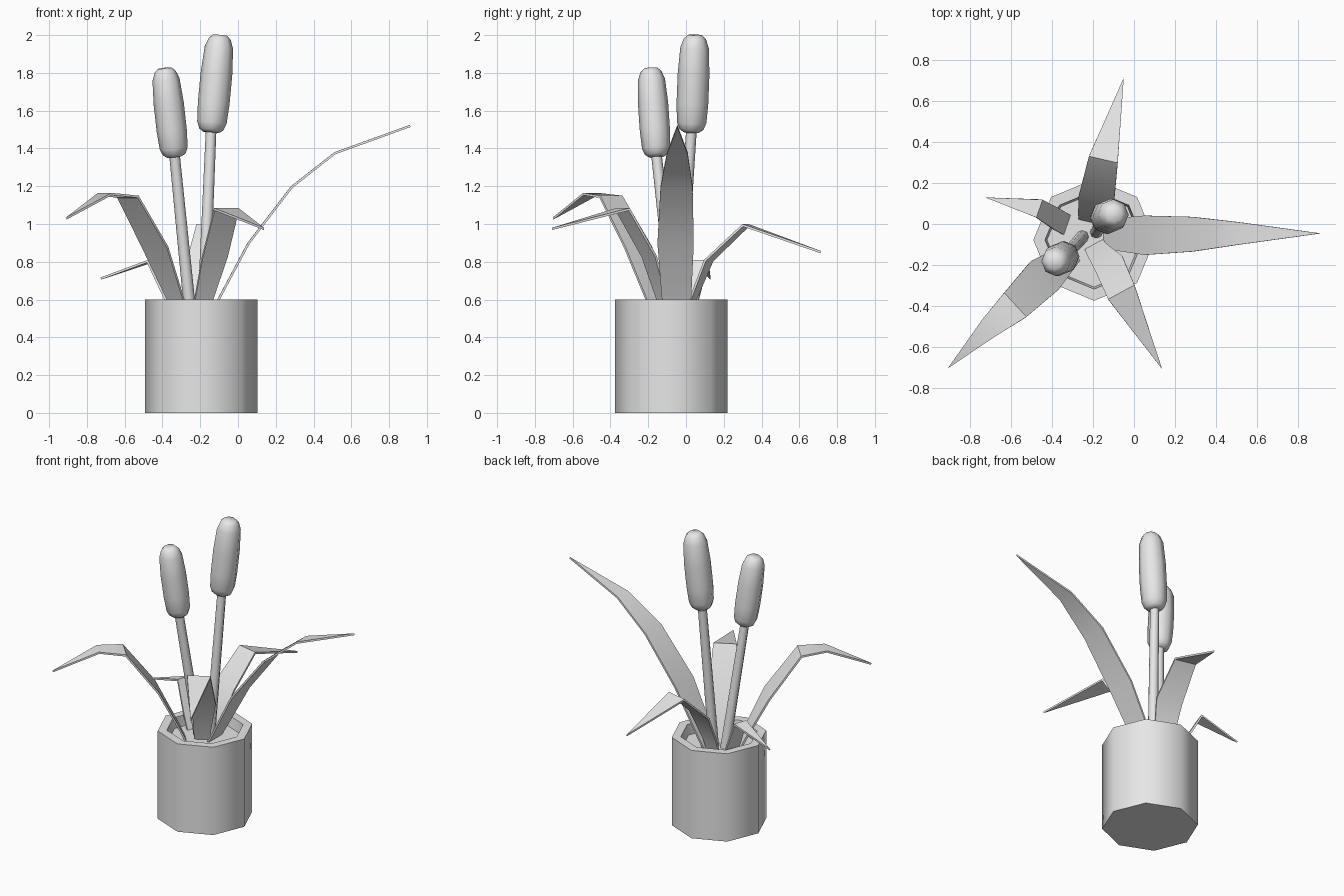
import bpy, bmesh, math
from mathutils import Vector

cube = bpy.data.objects.get("Cube")
if cube:
    bpy.data.objects.remove(cube, do_unlink=True)

# One plain grey for everything
grey = bpy.data.materials.new("plain_grey")
grey.use_nodes = True
grey.diffuse_color = (0.8, 0.8, 0.8, 1)
grey.node_tree.nodes["Principled BSDF"].inputs["Base Color"].default_value = (0.8, 0.8, 0.8, 1)


def finish(bm, name, angle):
    bmesh.ops.recalc_face_normals(bm, faces=bm.faces)
    mesh = bpy.data.meshes.new(name)
    bm.to_mesh(mesh)
    bm.free()
    obj = bpy.data.objects.new(name, mesh)
    bpy.context.collection.objects.link(obj)
    mesh.materials.append(grey)
    bpy.ops.object.select_all(action='DESELECT')
    obj.select_set(True)
    bpy.context.view_layer.objects.active = obj
    bpy.ops.object.shade_smooth_by_angle(angle=math.radians(angle))
    return obj


def lathe(name, profile, base, axis, angle, sides=8):
    """Turn (radius, height) pairs around an axis and close both ends."""
    bm = bmesh.new()
    turn = Vector((0, 0, 1)).rotation_difference(Vector(axis))
    rings = []
    for radius, height in profile:
        ring = []
        for i in range(sides):
            a = math.tau * i / sides
            p = Vector((radius * math.cos(a), radius * math.sin(a), height))
            ring.append(bm.verts.new(Vector(base) + turn @ p))
        rings.append(ring)
    for low, high in zip(rings, rings[1:]):
        for i in range(sides):
            j = (i + 1) % sides
            bm.faces.new((low[i], low[j], high[j], high[i]))
    bm.faces.new(rings[0][::-1])
    bm.faces.new(rings[-1])
    return finish(bm, name, angle)


def leaf(name, points):
    """Pointed blade through (x, y, z, half width) points, level across."""
    bm = bmesh.new()
    centres = [Vector(p[:3]) for p in points]
    along = centres[-1] - centres[0]
    across = Vector((-along.y, along.x, 0)).normalized()
    pairs = [(bm.verts.new(c + across * p[3]), bm.verts.new(c - across * p[3]))
             for c, p in zip(centres[:-1], points)]
    for (a, b), (c, d) in zip(pairs, pairs[1:]):
        bm.faces.new((a, b, d, c))
    tip = bm.verts.new(centres[-1])
    bm.faces.new((pairs[-1][0], pairs[-1][1], tip))
    bmesh.ops.recalc_face_normals(bm, faces=bm.faces)
    bmesh.ops.solidify(bm, geom=bm.faces[:], thickness=0.012)
    return finish(bm, name, 30)


def cattail(side, foot, neck, top, width):
    """Thin stem carrying a long rounded seed head."""
    foot, neck, top = Vector(foot), Vector(neck), Vector(top)
    stem = neck - foot
    lathe(side + "_stem", [(0.032, 0), (0.028, stem.length + 0.03)], foot, stem, 50)
    head = top - neck
    shape = [(0.5, 0), (0.76, 0.03), (0.93, 0.1), (1, 0.3), (1, 0.6),
             (0.9, 0.87), (0.7, 0.96), (0.45, 1)]
    lathe(side + "_seed_head", [(r * width, t * head.length) for r, t in shape],
          neck, head, 60)


# Hollow eight-sided pot with a floor just under the rim
lathe("pot", [(0.297, 0), (0.297, 0.6), (0.24, 0.6), (0.23, 0.53)],
      (-0.195, -0.078, 0), (0, 0, 1), 50)

# Cattails
cattail("right", (-0.25, -0.06, 0.5), (-0.335, -0.155, 1.355), (-0.388, -0.187, 1.825), 0.08)
cattail("left", (-0.185, -0.04, 0.5), (-0.143, 0.028, 1.485), (-0.095, 0.048, 2.0), 0.084)

# Drooping leaves
leaf("left_leaf", [(-0.165, -0.05, 0.5, 0.07), (-0.11, -0.05, 0.6, 0.077),
                   (0.05, -0.055, 0.9, 0.096), (0.28, -0.05, 1.2, 0.085),
                   (0.51, -0.046, 1.38, 0.055), (0.91, -0.046, 1.525, 0)])
leaf("front_right_leaf", [(-0.29, -0.13, 0.5, 0.05), (-0.325, -0.16, 0.6, 0.062),
                          (-0.435, -0.25, 0.88, 0.097), (-0.58, -0.395, 1.15, 0.08),
                          (-0.705, -0.505, 1.165, 0.053), (-0.91, -0.705, 1.035, 0)])
leaf("back_leaf", [(-0.215, 0, 0.5, 0.055), (-0.21, 0.03, 0.6, 0.065),
                   (-0.185, 0.115, 0.81, 0.088), (-0.15, 0.315, 1.0, 0.072),
                   (-0.05, 0.715, 0.857, 0)])
leaf("right_leaf", [(-0.312, -0.013, 0.5, 0.05), (-0.37, 0.02, 0.62, 0.052),
                    (-0.462, 0.075, 0.81, 0.046), (-0.728, 0.13, 0.717, 0)])
leaf("front_left_leaf", [(-0.2, -0.09, 0.5, 0.05), (-0.185, -0.12, 0.6, 0.054),
                         (-0.125, -0.19, 0.83, 0.075), (-0.062, -0.333, 1.085, 0.073),
                         (0.138, -0.71, 0.98, 0)])
